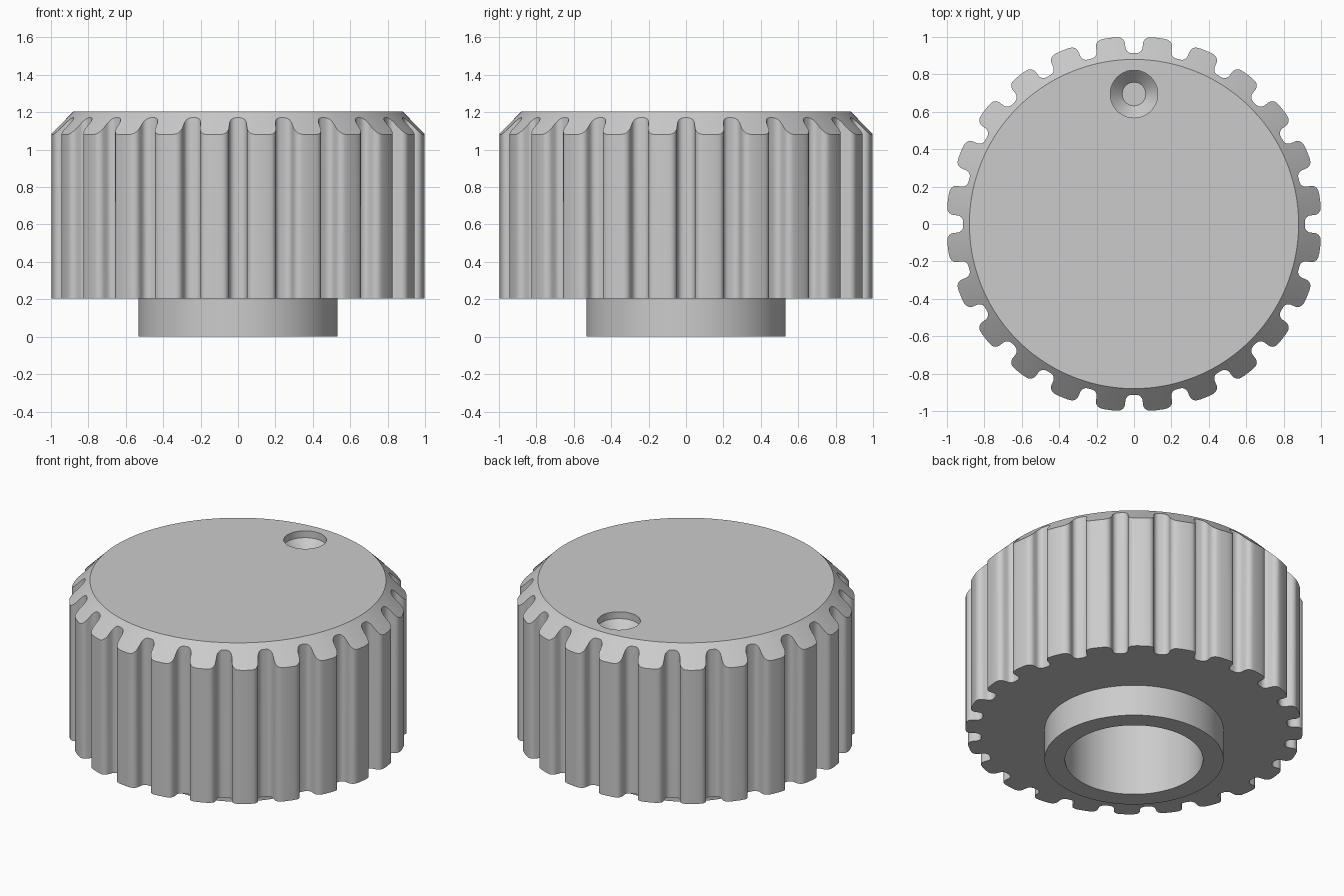
import bpy, bmesh, math
from mathutils import Vector

cube = bpy.data.objects.get("Cube")
if cube:
    bpy.data.objects.remove(cube, do_unlink=True)

TEETH = 24
STEP = 2 * math.pi / TEETH
TIP, TOP_R, TOP_Z = 1.003, 0.88, 1.204
BASE_Z = 0.204

grey = bpy.data.materials.new("neutral grey")
grey.use_nodes = True
colour = (0.6, 0.6, 0.6, 1)
grey.diffuse_color = colour
grey.node_tree.nodes["Principled BSDF"].inputs["Base Color"].default_value = colour


def arc(cx, cy, r, start, end, n=6):
    angles = [math.radians(start + (end - start) * i / n) for i in range(n + 1)]
    return [Vector((cx + r * math.cos(a), cy + r * math.sin(a))) for a in angles]


def outline():
    """Polar points (angle, radius) of the rounded, grooved grip."""
    half = arc(0.012, 0.947, 0.034, -90, 0) + arc(0.085, 0.961, 0.037, 180, 90)
    half = [(math.atan2(p.x, p.y), p.length) for p in half]
    half += [(STEP * 0.4, TIP)]
    groove = [(-a, r) for a, r in reversed(half)] + half + [(STEP / 2, TIP)]
    return [(a + i * STEP, r) for i in range(TEETH) for a, r in groove]


def stack(name, rings):
    """Closed solid from a list of rings of equal point count."""
    bm = bmesh.new()
    loops = [[bm.verts.new(p) for p in ring] for ring in rings]
    for low, high in zip(loops, loops[1:]):
        for i in range(len(low)):
            j = (i + 1) % len(low)
            bm.faces.new((low[i], low[j], high[j], high[i]))
    bm.faces.new(loops[0][::-1])
    bm.faces.new(loops[-1])
    bmesh.ops.recalc_face_normals(bm, faces=bm.faces)
    mesh = bpy.data.meshes.new(name)
    bm.to_mesh(mesh)
    bm.free()
    mesh.materials.append(grey)
    obj = bpy.data.objects.new(name, mesh)
    bpy.context.collection.objects.link(obj)
    return obj


def circle(angles, r, z, y=0):
    return [(r * math.cos(a), r * math.sin(a) + y, z) for a in angles]


# Knob: blind bore, hub, grooved grip, chamfer and flat top
points = outline()
angles = [a for a, r in points]
grip_low = [(r * math.cos(a), r * math.sin(a), BASE_Z) for a, r in points]
grip_high = [(x, y, TOP_Z + TOP_R - math.hypot(x, y)) for x, y, z in grip_low]
knob = stack("knob", [
    circle(angles, 0.41, 0.9), circle(angles, 0.41, 0),
    circle(angles, 0.532, 0), circle(angles, 0.532, BASE_Z),
    grip_low, grip_high, circle(angles, TOP_R, TOP_Z),
])

# Pointer dimple: short straight wall, then a cone with a flat floor
turn = [2 * math.pi * i / 64 for i in range(64)]
cutter = stack("dimple_cutter", [
    circle(turn, r, TOP_Z + dz, 0.695)
    for r, dz in ((0.063, -0.11), (0.127, -0.045), (0.127, 0.1))
])
cutter.hide_render = True
cut = knob.modifiers.new("dimple", "BOOLEAN")
cut.operation = "DIFFERENCE"
cut.solver = "EXACT"
cut.object = cutter

bpy.ops.object.select_all(action="DESELECT")
bpy.context.view_layer.objects.active = knob
knob.select_set(True)
bpy.ops.object.modifier_apply(modifier=cut.name)
bpy.data.objects.remove(cutter, do_unlink=True)
bpy.ops.object.shade_smooth_by_angle(angle=math.radians(30))
